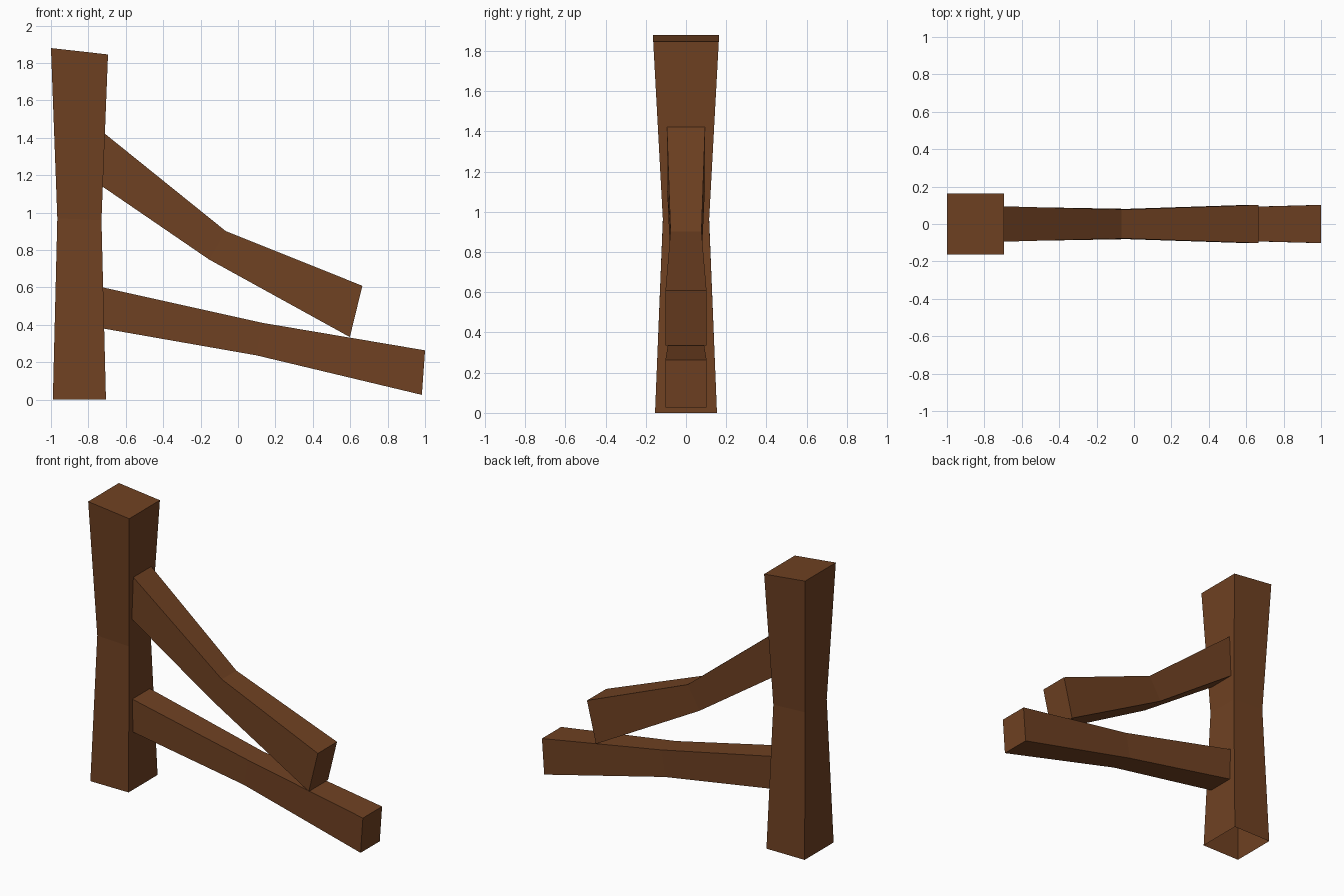
import bpy, bmesh

if "Cube" in bpy.data.objects:
    bpy.data.objects.remove(bpy.data.objects["Cube"])

wood = bpy.data.materials.new("brown wood")
wood.diffuse_color = (0.16, 0.053, 0.016, 1)
wood.use_nodes = True
wood.node_tree.nodes["Principled BSDF"].inputs["Base Color"].default_value = wood.diffuse_color


def beam(name, sections, cap_start=False):
    """Loft a rectangular timber; section = ((x, z) edge A, (x, z) edge B, half depth)."""
    bm = bmesh.new()
    rings = []
    for (ax, az), (bx, bz), h in sections:
        rings.append([bm.verts.new(p) for p in
                      ((ax, -h, az), (bx, -h, bz), (bx, h, bz), (ax, h, az))])
    for r, s in zip(rings, rings[1:]):
        for i in range(4):
            j = (i + 1) % 4
            bm.faces.new((r[i], r[j], s[j], s[i]))
    bm.faces.new(rings[-1])
    if cap_start:
        bm.faces.new(rings[0][::-1])
    bmesh.ops.recalc_face_normals(bm, faces=bm.faces[:])
    me = bpy.data.meshes.new(name)
    bm.to_mesh(me)
    bm.free()
    me.materials.append(wood)
    ob = bpy.data.objects.new(name, me)
    bpy.context.collection.objects.link(ob)
    return ob


# Upright post, pinched in the middle, slanted top, open underneath
beam("post", [((-0.99, 0), (-0.706, 0), 0.154),
              ((-0.966, 0.97), (-0.73, 0.96), 0.115),
              ((-1.0, 1.88), (-0.695, 1.846), 0.163)])

# Bent upper brace, open where it meets the post
beam("upper_brace", [((-0.725, 1.14), (-0.714, 1.424), 0.095),
                     ((-0.155, 0.75), (-0.066, 0.902), 0.077),
                     ((0.598, 0.335), (0.665, 0.609), 0.102)])

# Sloping lower rail
beam("lower_rail", [((-0.716, 0.38), (-0.721, 0.60), 0.093),
                    ((0.10, 0.237), (0.13, 0.411), 0.078),
                    ((0.983, 0.026), (1.0, 0.264), 0.102)])
